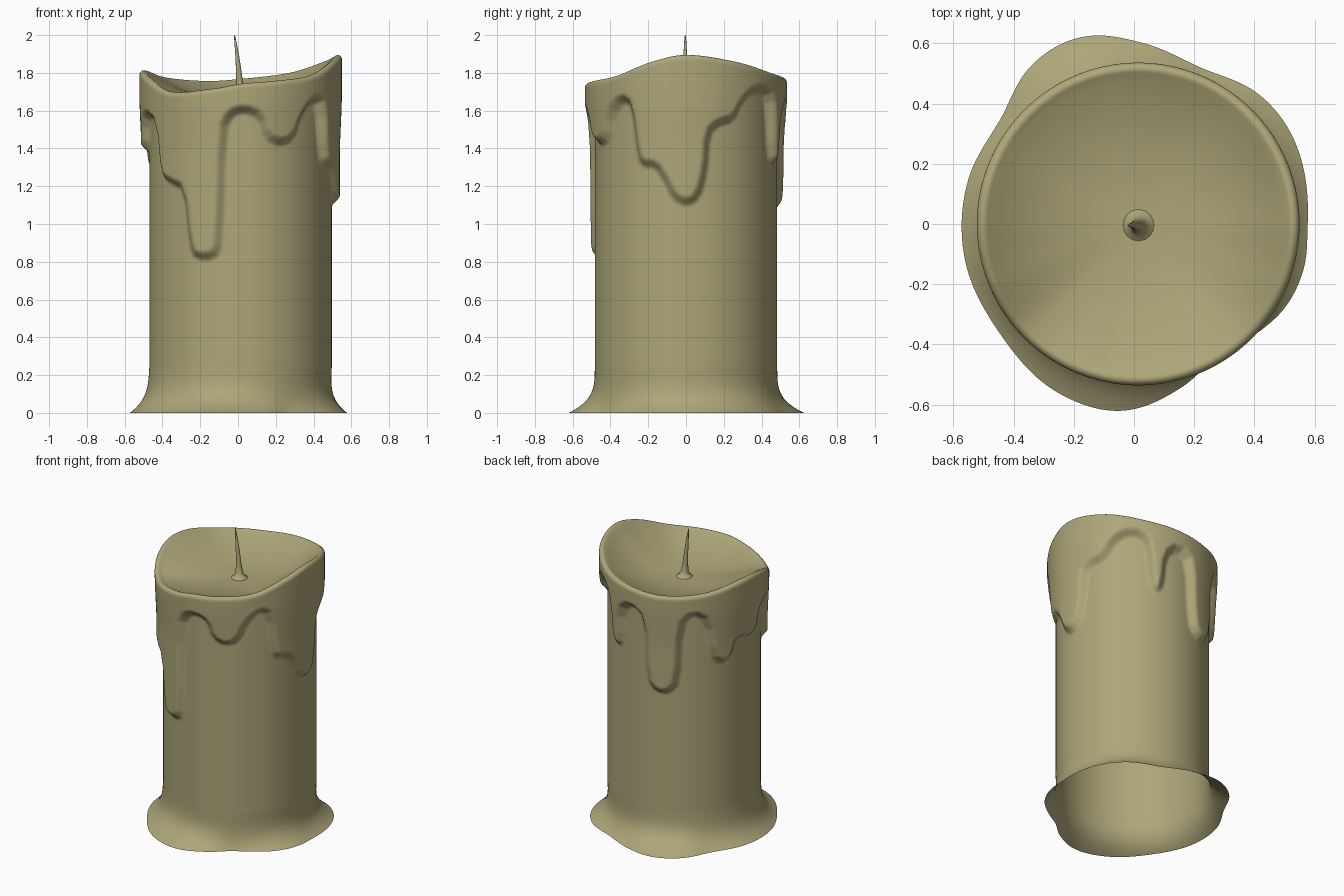
import bpy, bmesh, math

if "Cube" in bpy.data.objects:
    bpy.data.objects.remove(bpy.data.objects["Cube"])

COLS, ROWS = 300, 150
BODY_R, FLOOR, CX = 0.483, 1.662, 0.014

# (angle in degrees, value) outlines, angle 0 = +x, 270 = front
RIM = [(0, 1.895), (30, 1.86), (60, 1.80), (90, 1.768), (110, 1.757), (140, 1.775),
       (165, 1.81), (182, 1.81), (200, 1.775), (225, 1.70), (255, 1.718), (270, 1.742),
       (290, 1.757), (315, 1.785), (340, 1.86)]
BASE = [(0, .577), (30, .602), (46, .598), (67, .565), (88, .604), (102, .640), (112, .645),
        (124, .624), (142, .564), (165, .570), (192, .574), (219, .575), (246, .615),
        (266, .622), (286, .566), (300, .525), (315, .54), (331, .573), (345, .583)]
DRIPS = [(0, 1.10), (8, 1.14), (12.5, 1.28), (14, 1.48), (20, 1.53), (30, 1.55), (36, 1.65),
         (45, 1.71), (56, 1.70), (61, 1.62), (63, 1.36), (68, 1.31), (73, 1.36), (75, 1.58),
         (84, 1.65), (95, 1.58), (97, 1.16), (104, 1.08), (114, 1.08), (121, 1.16),
         (123, 1.55), (131, 1.64), (141, 1.58), (145, 1.33), (153, 1.26), (162, 1.30),
         (166, 1.42), (178, 1.38), (187, 1.40), (191, 1.54), (199, 1.58), (209, 1.54),
         (213, 1.26), (222, 1.22), (233, 1.19), (237, 0.90), (241, 0.82), (254, 0.82),
         (258, 0.90), (260, 1.50), (265, 1.585), (273, 1.60), (281, 1.57), (285, 1.46),
         (294, 1.42), (304, 1.45), (310, 1.58), (319, 1.66), (325, 1.63), (329, 1.36),
         (333, 1.31), (341, 1.31), (347, 1.23), (352, 1.14)]


def smoothstep(t):
    t = max(0.0, min(1.0, t))
    return t * t * (3 - 2 * t)


def wrap(pts):
    return ([(a - 360, v) for a, v in pts[-3:]] + pts + [(a + 360, v) for a, v in pts[:3]])


def smooth_at(pts, ang):
    """Periodic Hermite interpolation of an outline."""
    p = wrap(pts)
    for i in range(1, len(p) - 2):
        (a0, v0), (a1, v1), (a2, v2), (a3, v3) = p[i - 1:i + 3]
        if a1 <= ang <= a2:
            h, t = a2 - a1, (ang - a1) / (a2 - a1)
            m1, m2 = (v2 - v0) / (a2 - a0) * h, (v3 - v1) / (a3 - a1) * h
            return ((2*t**3 - 3*t*t + 1) * v1 + (t**3 - 2*t*t + t) * m1
                    + (3*t*t - 2*t**3) * v2 + (t**3 - t*t) * m2)


def chaikin(pts):
    out = []
    for (a, v), (b, w) in zip(pts, pts[1:]):
        out += [(a * .75 + b * .25, v * .75 + w * .25), (a * .25 + b * .75, v * .25 + w * .75)]
    return out


drip_line = chaikin(wrap(DRIPS))
ARC = math.radians(1) * 0.51


def drip_tools(ang):
    """Nearby drip-edge segments, and edge height at this angle."""
    segs, edge = [], 1.5
    for (a, v), (b, w) in zip(drip_line, drip_line[1:]):
        if a <= ang <= b:
            edge = v + (w - v) * (ang - a) / (b - a)
        if b > ang - 10 and a < ang + 10:
            segs.append(((a - ang) * ARC, v, (b - ang) * ARC, w))
    return segs, edge


def drip_cover(segs, edge, z):
    best = 1.0
    for x0, z0, x1, z1 in segs:
        dx, dz = x1 - x0, z1 - z0
        t = max(0, min(1, (-x0 * dx + (z - z0) * dz) / (dx * dx + dz * dz)))
        best = min(best, math.hypot(x0 + t * dx, z0 + t * dz - z))
    sd = best if z > edge else -best
    return smoothstep((sd + 0.02) / 0.06)


def loft(name, rings, mat, cap_point=None):
    """Skin a list of closed rings, optionally closing the end on a point."""
    bm = bmesh.new()
    vr = [[bm.verts.new(c) for c in ring] for ring in rings]
    n = len(vr[0])
    for lo, hi in zip(vr, vr[1:]):
        for i in range(n):
            j = (i + 1) % n
            bm.faces.new((lo[i], lo[j], hi[j], hi[i]))
    if cap_point:
        tip = bm.verts.new(cap_point)
        for i in range(n):
            bm.faces.new((vr[-1][i], vr[-1][(i + 1) % n], tip))
    for f in bm.faces:
        f.smooth = True
    me = bpy.data.meshes.new(name)
    bm.to_mesh(me)
    bm.free()
    me.materials.append(mat)
    ob = bpy.data.objects.new(name, me)
    bpy.context.collection.objects.link(ob)
    return ob


wax = bpy.data.materials.new("wax")
wax.diffuse_color = (0.42, 0.38, 0.19, 1)
wax.use_nodes = True
wax.node_tree.nodes["Principled BSDF"].inputs["Base Color"].default_value = wax.diffuse_color

# Candle body: flared open foot, shaft with drips, rounded rim, melted bowl
columns = []
for c in range(COLS):
    ang = 360 * c / COLS
    ca, sa = math.cos(math.radians(ang)), math.sin(math.radians(ang))
    rim, foot = smooth_at(RIM, ang), smooth_at(BASE, ang) - BODY_R
    segs, edge = drip_tools(ang)
    prof = []
    for k in range(16):
        z = 0.25 * (k / 16) ** 1.5
        prof.append((BODY_R + foot * (1 - z / 0.25) ** 3.6, z))
    top = rim - 0.025
    for k in range(ROWS + 1):
        z = 0.25 + (top - 0.25) * k / ROWS
        thick = 0.042 + 0.011 * smoothstep((z - 1.35) / 0.35)
        prof.append((BODY_R + thick * drip_cover(segs, edge, z), z))
    rr = prof[-1][0]
    for k in range(1, 8):
        t = math.radians(k * 18)
        prof.append((rr - 0.022 * (1 - math.cos(t)), top + 0.025 * math.sin(t)))
    r0, z0 = prof[-1]
    for k in range(1, 20):
        q = 1 - k / 20
        prof.append((r0 * q, FLOOR + (z0 - FLOOR) * q ** 2.3))
    columns.append([(CX * min(1, z / 0.25) + r * ca, r * sa, z) for r, z in prof])
loft("candle_body", list(zip(*columns)), wax, (CX, 0, FLOOR))

# Wick: tapered, slightly bent, spreading into the bowl
WICK = [(.016, 1.655, .065), (.015, 1.672, .036), (.013, 1.695, .024), (.008, 1.75, .018),
        (.003, 1.82, .014), (-.004, 1.89, .010), (-.013, 1.96, .006), (-.018, 1.995, .003)]
loft("wick", [[(x + r * math.cos(i * math.pi / 8), -.004 + r * math.sin(i * math.pi / 8), z)
               for i in range(16)] for x, z, r in WICK], wax, (-.019, -.004, 2.0))
